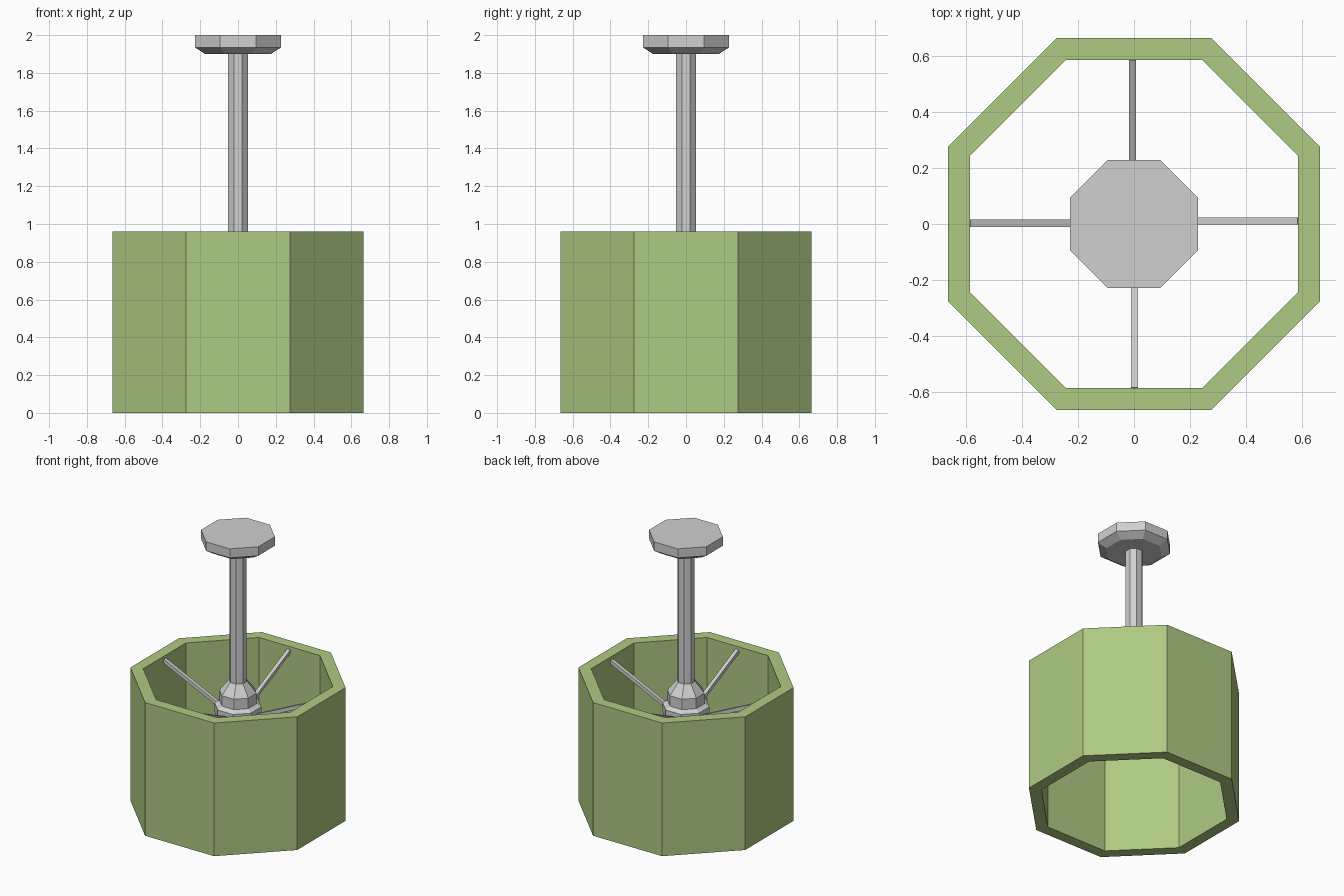
import bpy, bmesh, math
from mathutils import Vector, Matrix

if "Cube" in bpy.data.objects:
    bpy.data.objects.remove(bpy.data.objects["Cube"])

SIDES = 8


def material(name, rgb):
    m = bpy.data.materials.new(name)
    m.diffuse_color = (*rgb, 1)
    m.use_nodes = True
    m.node_tree.nodes["Principled BSDF"].inputs["Base Color"].default_value = m.diffuse_color
    return m


green = material("leaf green", (0.423, 0.591, 0.223))
metal = material("light grey metal", (0.631, 0.631, 0.631))


def finish(bm, name, mat):
    bmesh.ops.recalc_face_normals(bm, faces=bm.faces)
    me = bpy.data.meshes.new(name)
    bm.to_mesh(me)
    bm.free()
    me.materials.append(mat)
    ob = bpy.data.objects.new(name, me)
    bpy.context.collection.objects.link(ob)
    return ob


def lathe(name, profile, mat, closed=False):
    """Octagonal turning; profile is (distance to flat side, z)."""
    bm = bmesh.new()
    rings = []
    for d, z in profile:
        r = d / math.cos(math.pi / SIDES)
        angles = [(i + 0.5) * 2 * math.pi / SIDES for i in range(SIDES)]
        rings.append([bm.verts.new((r * math.cos(a), r * math.sin(a), z)) for a in angles])
    pairs = list(zip(rings, rings[1:]))
    if closed:
        pairs.append((rings[-1], rings[0]))
    else:
        bm.faces.new(rings[0])
        bm.faces.new(rings[-1])
    for a, b in pairs:
        for i in range(SIDES):
            j = (i + 1) % SIDES
            bm.faces.new((a[i], a[j], b[j], b[i]))
    return finish(bm, name, mat)


def rod(name, p, q, width, mat):
    """Square bar from p to q."""
    p, q = Vector(p), Vector(q)
    rot = (q - p).to_track_quat('X', 'Z').to_matrix().to_4x4()
    bm = bmesh.new()
    bmesh.ops.create_cube(bm, size=1, matrix=Matrix.Translation((p + q) / 2) @ rot
                          @ Matrix.Diagonal(((q - p).length, width, width, 1)))
    return finish(bm, name, mat)


# Open octagonal shade with thick walls
lathe("shade", [(0.665, 0), (0.665, 0.96), (0.586, 0.96), (0.586, 0)], green, closed=True)

# Ceiling canopy and hanging stem
lathe("canopy", [(0.175, 1.90), (0.228, 1.935), (0.228, 2.0)], metal)
lathe("stem", [(0.054, 0.92), (0.054, 1.91)], metal)

# Socket hub: collar, body and tapered neck
lathe("hub", [(0.11, 0.66), (0.145, 0.70), (0.145, 0.765), (0.115, 0.785),
              (0.115, 0.86), (0.056, 0.94)], metal)

# Four sloping rods carrying the shade
for i, side in enumerate((0.011, 0.005, -0.003, 0.002)):
    turn = Matrix.Rotation(i * math.pi / 2, 3, 'Z')
    rod(f"support_rod_{i + 1}", turn @ Vector((0.10, side, 0.70)),
        turn @ Vector((0.59, side, 0.927)), 0.026, metal)
